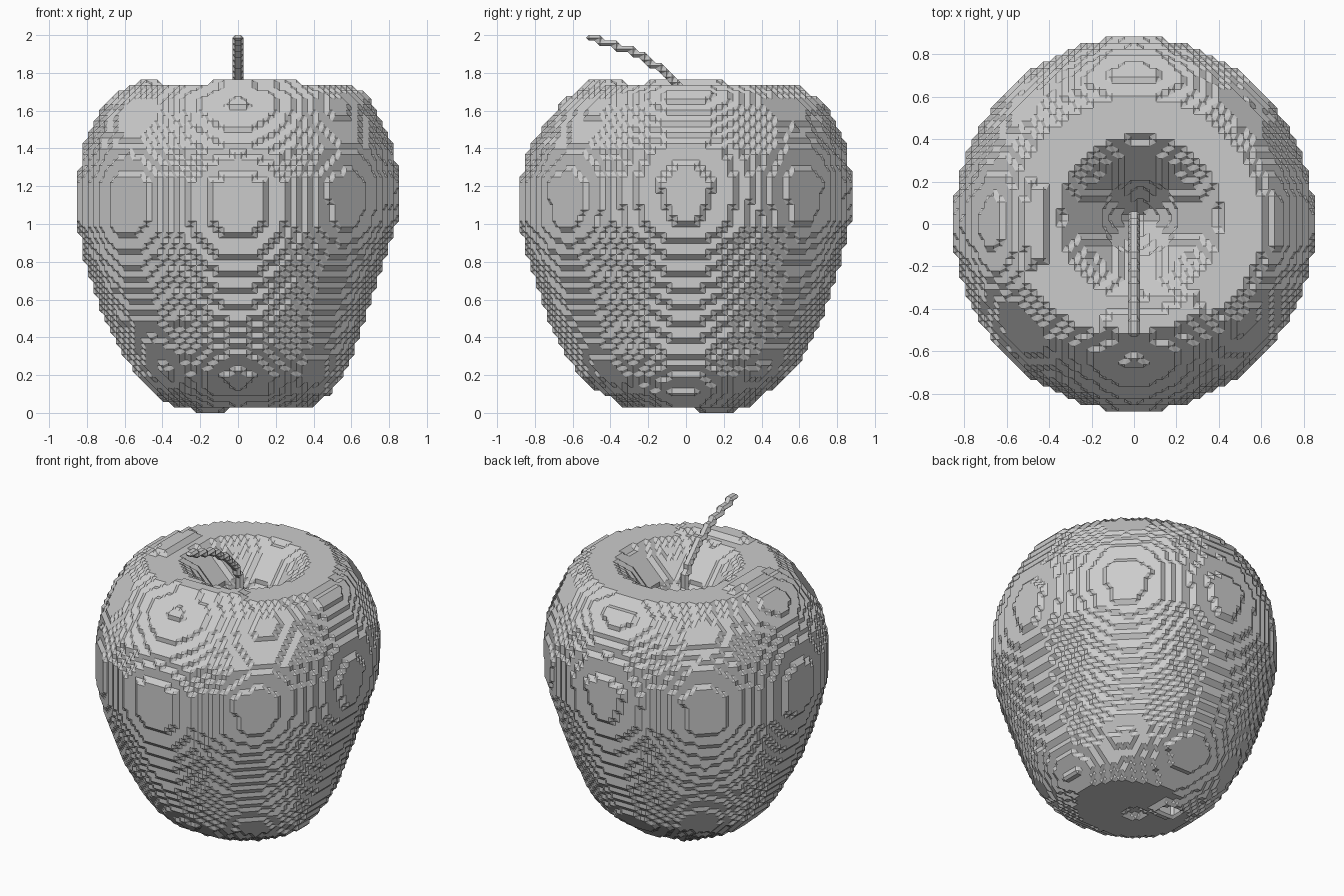
import bpy, bmesh, math
from mathutils import Vector
from itertools import product

old = bpy.data.objects.get("Cube")
if old:
    bpy.data.objects.remove(old, do_unlink=True)

H = 2 / 68  # size of one voxel

# Body outline: height, then reach toward -x, +x, front and back
OUTLINE = [
    (0.0, .26, .32, .26, .31), (.05, .37, .42, .35, .35), (.1, .45, .49, .45, .42),
    (.2, .54, .56, .56, .55), (.3, .60, .61, .63, .62), (.5, .71, .67, .73, .72),
    (.7, .78, .74, .80, .79), (.85, .82, .79, .85, .83), (1.0, .85, .84, .88, .87),
    (1.22, .85, .85, .88, .88), (1.4, .82, .83, .83, .85), (1.55, .76, .76, .73, .79),
    (1.65, .69, .71, .65, .72), (1.7, .63, .67, .58, .64), (1.74, .57, .58, .52, .59)]
# Top hollow: radius, height
HOLLOW = [(0, 1.3), (.05, 1.32), (.12, 1.43), (.2, 1.56), (.27, 1.64), (.33, 1.69),
          (.39, 1.735), (2, 1.735)]
# Stalk path: y, z
STALK = [(.03, 1.28), (.03, 1.55), (.01, 1.66), (-.05, 1.75), (-.13, 1.82), (-.19, 1.86),
         (-.25, 1.895), (-.32, 1.93), (-.4, 1.945), (-.45, 1.97), (-.525, 1.99)]


def lookup(table, t):
    """Linear interpolation of a table row by its first column."""
    for a, b in zip(table, table[1:]):
        if t <= b[0]:
            f = (t - a[0]) / (b[0] - a[0])
            return [p + (q - p) * f for p, q in zip(a[1:], b[1:])]
    return table[-1][1:]


def top_height(x, y):
    height = lookup(HOLLOW, math.hypot(x - .03, y - .03))[0]
    r, angle = math.hypot(x, y), math.degrees(math.atan2(y, x))
    # low raised patches on the rim
    if .42 < r < .53 and (abs(angle) > 158 or -107 < angle < -50):
        height += H
    return height


def bottom_height(x, y):
    """Flat base with a small pitted bump and a shallow central dent."""
    bump = math.hypot(x + .15, y - .16)
    if bump < .1:
        return 3 * H if bump < .055 else 0
    if math.hypot(x + .03, y + .03) < .06:
        return 2 * H
    return H


def body_voxels():
    cells = set()
    rows = [lookup(OUTLINE, (k + .5) * H) for k in range(60)]
    for i, j in product(range(-31, 31), repeat=2):
        x, y = (i + .5) * H, (j + .5) * H
        low, high = bottom_height(x, y), top_height(x, y)
        for k, (right, left, front, back) in enumerate(rows):
            a = left if x > 0 else right
            b = back if y > 0 else front
            if low < (k + .5) * H < high and math.hypot(x / a, y / b) <= 1:
                cells.add((i, j, k))
    return cells


def stalk_voxels():
    cells = set()
    for (y0, z0), (y1, z1) in zip(STALK, STALK[1:]):
        for n in range(41):
            f = n / 40
            j = math.floor((y0 + (y1 - y0) * f) / H)
            k = math.floor((z0 + (z1 - z0) * f) / H)
            cells.update({(-1, j, k), (0, j, k)})
    return cells


def cube_sides():
    """Corner loops of the six sides of a unit cube, wound alike from outside."""
    sides = []
    for axis, end in product(range(3), (0, 1)):
        loop = []
        for u, v in ((0, 0), (1, 0), (1, 1), (0, 1)):
            corner = [0, 0, 0]
            corner[axis], corner[(axis + 1) % 3], corner[(axis + 2) % 3] = end, u, v
            loop.append(tuple(corner))
        sides.append(loop if end else loop[::-1])
    return sides


SIDES = cube_sides()


def cell_loops(cells, base):
    """Polygons that split filled from empty corners within one lattice cube."""
    follow = {}
    for side in SIDES:
        pts = [tuple(p + q for p, q in zip(base, c)) for c in side]
        full = [p in cells for p in pts]
        for n in range(4):
            if full[n] and not full[(n + 1) % 4]:
                m = (n + 1) % 4
                while not full[(m + 1) % 4]:
                    m = (m + 1) % 4
                mid = [tuple(p + q for p, q in zip(pts[e], pts[(e + 1) % 4])) for e in (n, m)]
                follow[mid[0]] = mid[1]
    while follow:
        first, nxt = follow.popitem()
        loop = [first]
        while nxt != first:
            loop.append(nxt)
            nxt = follow.pop(nxt)
        yield loop


def build(name, cells, material):
    """Chamfered voxel skin around a set of cells."""
    bases = {(i - a, j - b, k - c) for i, j, k in cells
             for a, b, c in product((0, 1), repeat=3)}
    bm = bmesh.new()
    verts = {}
    for base in sorted(bases):
        for loop in cell_loops(cells, base):
            for key in loop:
                if key not in verts:
                    verts[key] = bm.verts.new((Vector(key) + Vector((1, 1, 1))) * H / 2)
            bm.faces.new([verts[key] for key in loop])
    bmesh.ops.recalc_face_normals(bm, faces=bm.faces)
    bmesh.ops.triangulate(bm, faces=[f for f in bm.faces if len(f.verts) > 4])
    mesh = bpy.data.meshes.new(name)
    bm.to_mesh(mesh)
    bm.free()
    mesh.materials.append(material)
    obj = bpy.data.objects.new(name, mesh)
    bpy.context.collection.objects.link(obj)


grey = bpy.data.materials.new("plain_grey")
grey.use_nodes = True
grey.diffuse_color = (.6, .6, .6, 1)
grey.node_tree.nodes["Principled BSDF"].inputs["Base Color"].default_value = (.6, .6, .6, 1)

build("apple_body", body_voxels(), grey)
build("apple_stalk", stalk_voxels(), grey)
